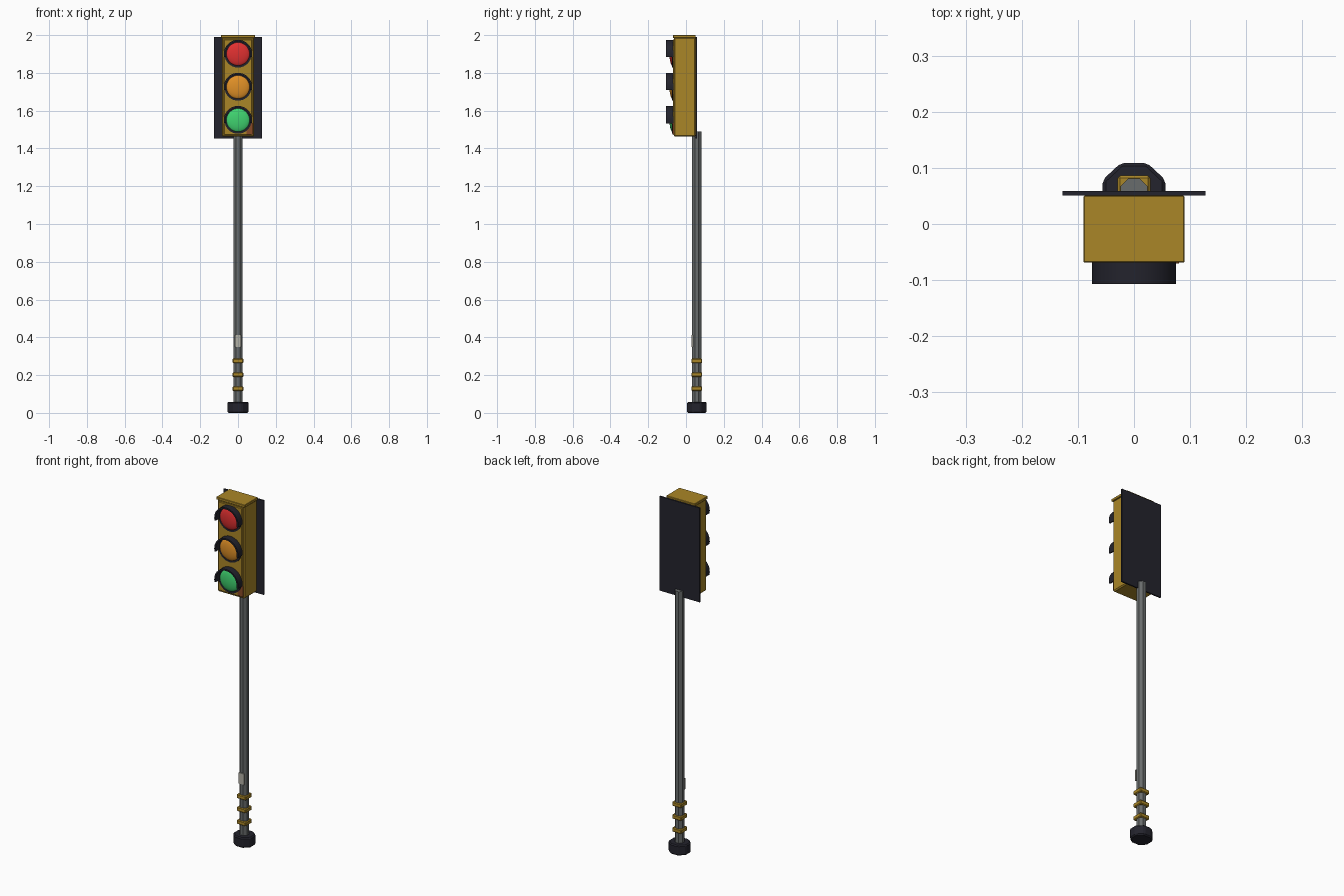
import bpy, bmesh, math
from mathutils import Matrix

cube = bpy.data.objects.get("Cube")
if cube:
    bpy.data.objects.remove(cube, do_unlink=True)


def material(name, r, g, b):
    m = bpy.data.materials.new(name)
    m.use_nodes = True
    m.diffuse_color = (r, g, b, 1)
    m.node_tree.nodes["Principled BSDF"].inputs["Base Color"].default_value = (r, g, b, 1)
    return m


gold = material("mustard paint", 0.40, 0.24, 0.02)
black = material("dark navy metal", 0.017, 0.017, 0.026)
steel = material("grey steel", 0.14, 0.15, 0.15)
rust = material("rust", 0.25, 0.07, 0.02)
paper = material("pale label", 0.45, 0.44, 0.38)
red = material("red glass", 0.75, 0.03, 0.03)
amber = material("amber glass", 0.75, 0.28, 0.02)
green = material("green glass", 0.05, 0.65, 0.16)


def finish(name, bm, mat, bevel=0.0, smooth=False):
    bmesh.ops.recalc_face_normals(bm, faces=bm.faces)
    mesh = bpy.data.meshes.new(name)
    bm.to_mesh(mesh)
    bm.free()
    ob = bpy.data.objects.new(name, mesh)
    bpy.context.collection.objects.link(ob)
    mesh.materials.append(mat)
    if bevel:
        mod = ob.modifiers.new("Bevel", "BEVEL")
        mod.width = bevel
        mod.segments = 1
    if smooth:
        bpy.ops.object.select_all(action="DESELECT")
        ob.select_set(True)
        bpy.context.view_layer.objects.active = ob
        bpy.ops.object.shade_smooth_by_angle(angle=math.radians(35))
    return ob


def box(name, mat, x, y, z, bevel=0.0):
    """Box from three (low, high) ranges."""
    bm = bmesh.new()
    bmesh.ops.create_cube(bm, size=1)
    for v in bm.verts:
        v.co = [lo + (c + 0.5) * (hi - lo) for c, (lo, hi) in zip(v.co, (x, y, z))]
    return finish(name, bm, mat, bevel)


def octagon(name, mat, half_x, half_y, y, z, bevel=0.0):
    """Upright eight-sided prism with flats facing the axes."""
    bm = bmesh.new()
    bmesh.ops.create_cone(bm, cap_ends=True, segments=8, depth=z[1] - z[0],
                          radius1=1, radius2=1)
    flat = math.cos(math.pi / 8)
    bm.transform(Matrix.Translation((0, y, sum(z) / 2))
                 @ Matrix.Diagonal((half_x / flat, half_y / flat, 1, 1))
                 @ Matrix.Rotation(math.pi / 8, 4, "Z"))
    # keep flats on the axes whichever way the cone starts
    if not any(abs(v.co.x - half_x) < 1e-4 for v in bm.verts):
        bm.transform(Matrix.Translation((0, y, 0)) @ Matrix.Rotation(math.pi / 8, 4, "Z")
                     @ Matrix.Translation((0, -y, 0)))
    return finish(name, bm, mat, bevel)


def arc_shell(name, mat, inner, outer, front, back, z, start, end, steps):
    """Swept rectangular section round the lens axis."""
    bm = bmesh.new()
    closed = end - start >= 360
    rows = []
    for i in range(steps if closed else steps + 1):
        a = math.radians(start + (end - start) * i / steps)
        rows.append([bm.verts.new((r * math.cos(a), y, z + r * math.sin(a)))
                     for r, y in ((inner, front), (outer, front), (outer, back), (inner, back))])
    pairs = list(zip(rows, rows[1:]))
    if closed:
        pairs.append((rows[-1], rows[0]))
    else:
        bm.faces.new(rows[0])
        bm.faces.new(rows[-1])
    for a, b in pairs:
        for k in range(4):
            n = (k + 1) % 4
            bm.faces.new((a[k], a[n], b[n], b[k]))
    return finish(name, bm, mat, smooth=True)


# Base, pole and clamps
POLE_Y = 0.057
octagon("base_foot", black, 0.056, 0.052, POLE_Y, (0, 0.058), 0.006)
octagon("pole", steel, 0.024, 0.024, POLE_Y, (0.04, 1.49))
for i, z in enumerate((0.128, 0.202, 0.275)):
    box(f"pole_band_{i + 1}", gold, (-0.029, 0.029), (POLE_Y - 0.029, POLE_Y + 0.029),
        (z - 0.012, z + 0.012), 0.004)
box("pole_label", paper, (-0.017, 0.017), (0.029, 0.036), (0.35, 0.412))

# Signal head
box("backplate", black, (-0.127, 0.127), (0.051, 0.059), (1.453, 1.99))
box("housing", gold, (-0.085, 0.085), (-0.064, 0.051), (1.462, 1.988), 0.006)
box("door", gold, (-0.074, 0.074), (-0.069, -0.06), (1.472, 1.978), 0.003)
box("top_cap", gold, (-0.09, 0.09), (-0.069, 0.051), (1.985, 2.0), 0.002)
box("rust_patch", rust, (0.046, 0.08), (-0.0705, -0.062), (1.475, 1.535))

# Lamps: rim, domed lens and half-round hood
for name, mat, z in (("red", red, 1.9), ("amber", amber, 1.725), ("green", green, 1.55)):
    arc_shell(name + "_rim", black, 0.058, 0.072, -0.074, -0.066, z, 0, 360, 32)
    arc_shell(name + "_hood", black, 0.066, 0.075, -0.107, -0.066, z, -13, 193, 20)
    bm = bmesh.new()
    bmesh.ops.create_uvsphere(bm, u_segments=32, v_segments=16, radius=0.063)
    bm.transform(Matrix.Translation((0, -0.07, z)) @ Matrix.Diagonal((1, 0.28, 1, 1))
                 @ Matrix.Rotation(math.pi / 2, 4, "X"))
    finish(name + "_lens", bm, mat, smooth=True)
